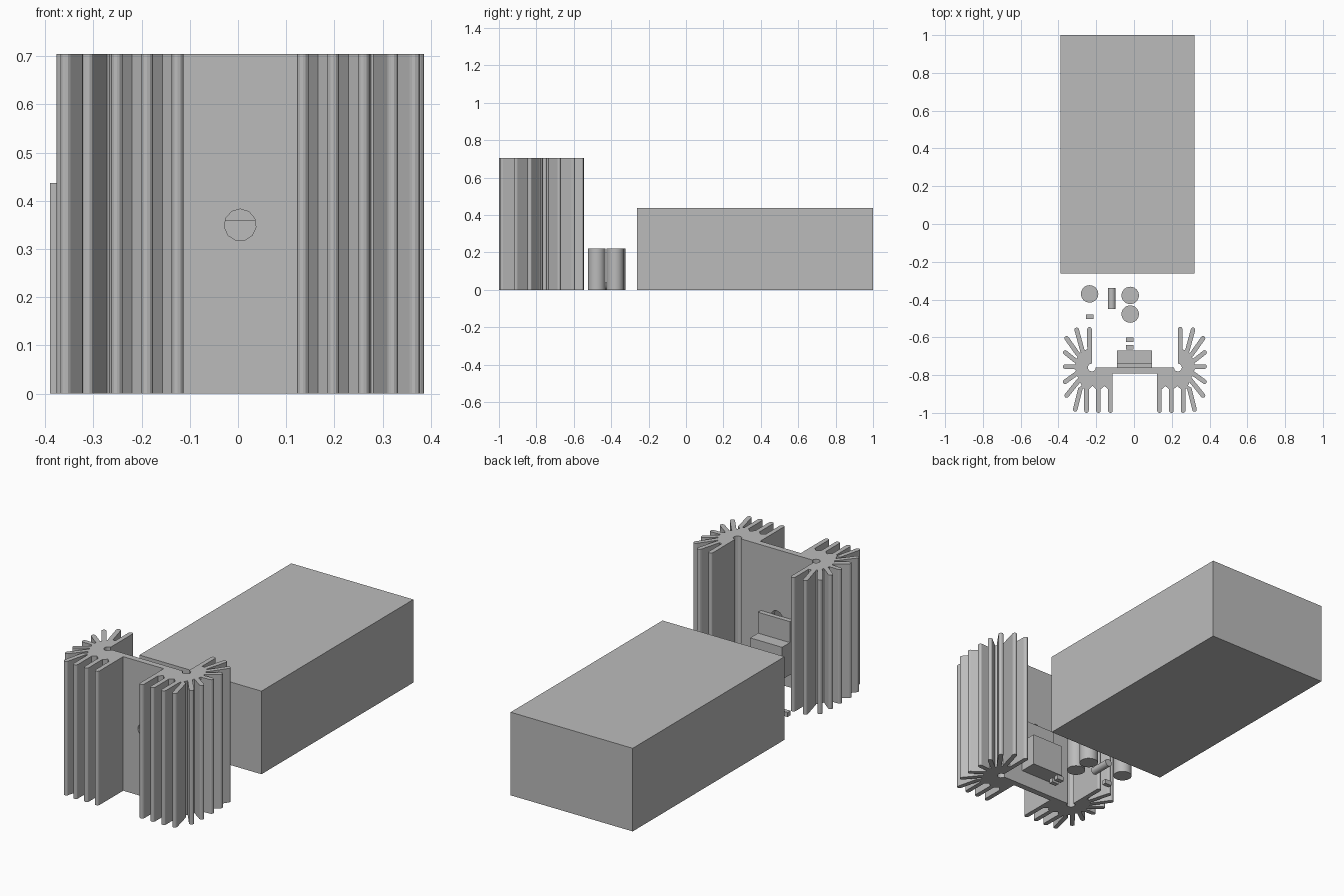
import bpy, bmesh, math
from mathutils import Vector

if "Cube" in bpy.data.objects:
    bpy.data.objects.remove(bpy.data.objects["Cube"])

grey = bpy.data.materials.new("plain grey")
grey.use_nodes = True
COLOUR = (0.5, 0.5, 0.5, 1)
grey.diffuse_color = COLOUR
grey.node_tree.nodes["Principled BSDF"].inputs["Base Color"].default_value = COLOUR


def finish(bm, name):
    bmesh.ops.recalc_face_normals(bm, faces=bm.faces)
    mesh = bpy.data.meshes.new(name)
    bm.to_mesh(mesh)
    bm.free()
    mesh.materials.append(grey)
    obj = bpy.data.objects.new(name, mesh)
    bpy.context.collection.objects.link(obj)
    return obj


def select(obj):
    bpy.ops.object.select_all(action="DESELECT")
    obj.select_set(True)
    bpy.context.view_layer.objects.active = obj


def box(name, x0, x1, y0, y1, z0, z1):
    bm = bmesh.new()
    bmesh.ops.create_cube(bm, size=1)
    bmesh.ops.scale(bm, vec=(x1 - x0, y1 - y0, z1 - z0), verts=bm.verts)
    bmesh.ops.translate(bm, vec=((x0 + x1) / 2, (y0 + y1) / 2, (z0 + z1) / 2), verts=bm.verts)
    return finish(bm, name)


def cylinder(name, centre, radius, depth, lying=False, sides=32, smooth=True):
    bm = bmesh.new()
    bmesh.ops.create_cone(bm, cap_ends=True, segments=sides, radius1=radius, radius2=radius, depth=depth)
    obj = finish(bm, name)
    obj.location = centre
    if lying:
        obj.rotation_euler.x = math.pi / 2
    if smooth:
        select(obj)
        bpy.ops.object.shade_smooth_by_angle(angle=math.radians(35))
    return obj


# Heat sink: fins as (root, tip) pairs measured from the hub, walked clockwise
HALF_WEB, HUB_Y, MID_X = 0.228, -0.76, 0.0045
FIN_R = 0.012
HEIGHT = 0.705
fins = [((.012, .11), (.012, .203)), ((.05, .09), (.08, .2)),
        ((.073, .07), (.133, .155)), ((.088, .038), (.141, .08)),
        ((.09, .003), (.141, .005)), ((.085, -.035), (.141, -.075)),
        ((.07, -.07), (.133, -.148)), ((.06, -.11), (.088, -.222)),
        ((.028, -.115), (.028, -.228)), ((-.035, -.115), (-.035, -.228)),
        ((-.098, -.115), (-.098, -.228))]

half = [Vector((-HALF_WEB + 0.0, 0.0))]
# Screw channel at the hub
for i in range(10):
    a = math.pi + i / 9 * 1.5 * math.pi
    half.append(Vector((math.cos(a), math.sin(a))) * 0.021)
for i, (root, tip) in enumerate(fins):
    root, tip = Vector(root), Vector(tip)
    along = (tip - root).normalized()
    side = Vector((-along.y, along.x))
    start = root + side * FIN_R
    if i:
        # Rounded valley between neighbouring fins
        gap = start - half[-1]
        inward = Vector((gap.y, -gap.x)) * 0.45
        half.append((start + half[-1]) / 2 + inward)
        half.append(start)
    for k in range(7):
        a = math.pi * k / 6
        half.append(tip + side * FIN_R * math.cos(a) + along * FIN_R * math.sin(a))
    if i < len(fins) - 1:
        half.append(root - side * FIN_R)
half += [Vector((-0.11, -0.032)), Vector((-HALF_WEB, -0.032))]

right = [(MID_X + HALF_WEB + p.x, HUB_Y + p.y) for p in half[1:-1]]
outline = right + [(2 * MID_X - x, y) for x, y in reversed(right)]
bm = bmesh.new()
face = bm.faces.new([bm.verts.new((x, y, 0)) for x, y in outline])
top = bmesh.ops.extrude_face_region(bm, geom=[face])["geom"]
bmesh.ops.translate(bm, vec=(0, 0, HEIGHT), verts=[v for v in top if isinstance(v, bmesh.types.BMVert)])
heat_sink = finish(bm, "heat_sink")

# Mounting hole through the web
cutter = cylinder("hole_cutter", (MID_X, HUB_Y, 0.35), 0.033, 0.2, True, 11, False)
cutter.hide_render = True
hole = heat_sink.modifiers.new("mounting_hole", "BOOLEAN")
hole.operation = "DIFFERENCE"
hole.solver = "EXACT"
hole.object = cutter
select(heat_sink)
bpy.ops.object.modifier_apply(modifier=hole.name)
bpy.data.objects.remove(cutter)

# Power device bolted to the web
box("device_tab", -0.09, 0.096, -0.76, -0.735, 0.08, 0.36)
box("device_body", -0.09, 0.096, -0.735, -0.67, 0.08, 0.25)

# Large enclosure block
box("enclosure", -0.39, 0.32, -0.262, 1.0, 0, 0.437)

# Upright capacitors
for i, (x, y) in enumerate([(-0.235, -0.37), (-0.02, -0.378), (-0.02, -0.477)]):
    cylinder(f"capacitor_{i + 1}", (x, y, 0.11), 0.046, 0.22)

# Lying diode and small chips
cylinder("diode", (-0.118, -0.395, 0.02), 0.02, 0.112, True)
for i, (x, y) in enumerate([(-0.235, -0.492), (-0.022, -0.612), (-0.022, -0.652)]):
    box(f"chip_{i + 1}", x - 0.02, x + 0.02, y - 0.012, y + 0.012, 0, 0.024)
